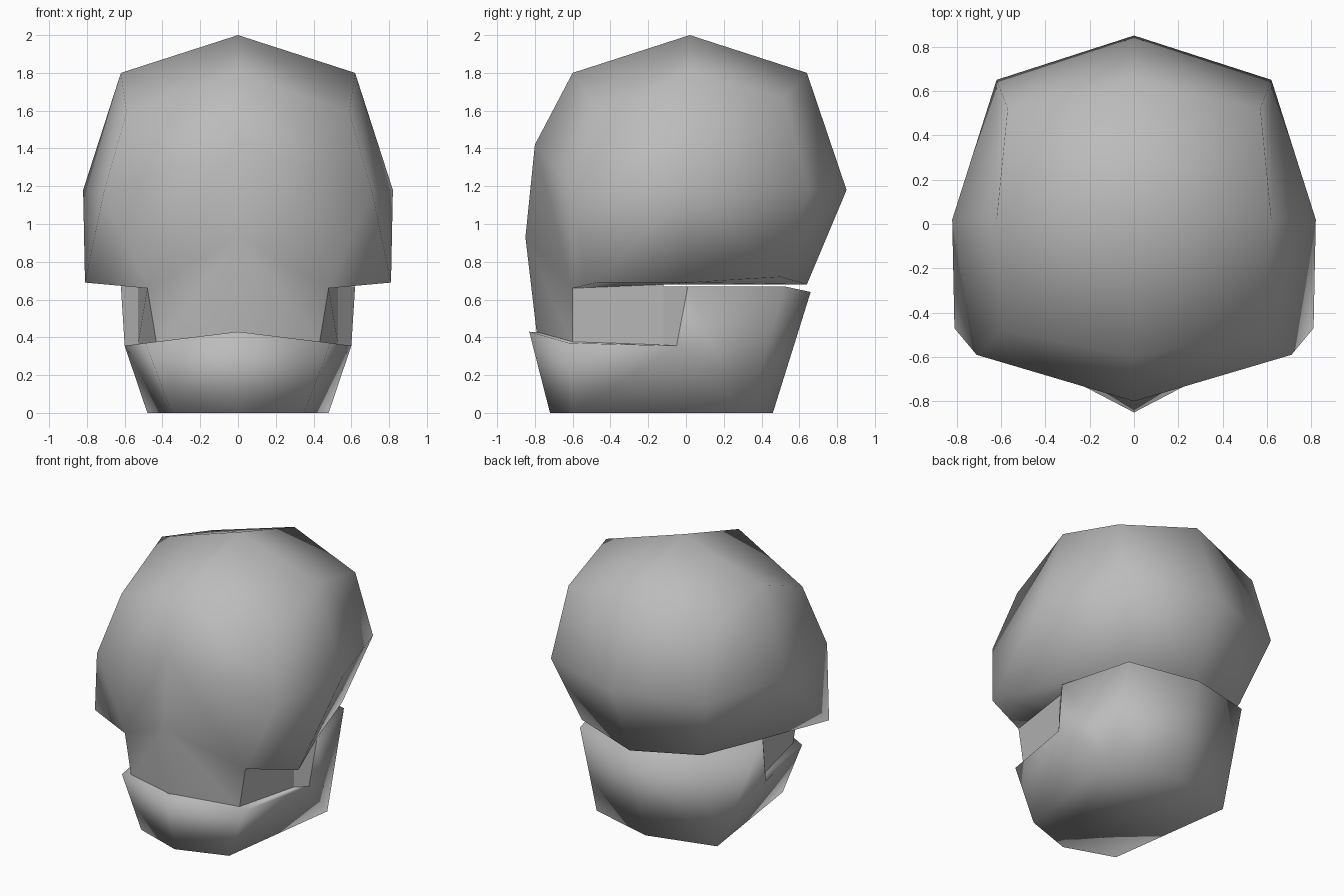
import bpy
import bmesh

cube = bpy.data.objects.get("Cube")
if cube:
    bpy.data.objects.remove(cube, do_unlink=True)

# One plain grey for the whole model
grey = bpy.data.materials.new("bone grey")
grey.use_nodes = True
grey.diffuse_color = (0.5, 0.5, 0.5, 1)
bsdf = next(n for n in grey.node_tree.nodes if n.type == "BSDF_PRINCIPLED")
bsdf.inputs["Base Color"].default_value = (0.5, 0.5, 0.5, 1)
bsdf.inputs["Roughness"].default_value = 0.6


def build_half(name, points, faces, flat=()):
    """Make the left half from named points, mirror it and shade it smooth."""
    bm = bmesh.new()
    verts = {key: bm.verts.new(co) for key, co in points.items()}
    for text in faces:
        face = bm.faces.new([verts[key] for key in text.split()])
        face.smooth = text not in flat
    bmesh.ops.mirror(bm, geom=bm.verts[:] + bm.edges[:] + bm.faces[:],
                     axis="X", merge_dist=0.001)
    bmesh.ops.recalc_face_normals(bm, faces=bm.faces[:])
    mesh = bpy.data.meshes.new(name)
    bm.to_mesh(mesh)
    bm.free()
    mesh.materials.append(grey)
    obj = bpy.data.objects.new(name, mesh)
    bpy.context.collection.objects.link(obj)
    return obj


# Cranium with the upper jaw block in one piece
cranium_points = {
    "crown": (0, .02, 2),
    "top_front": (0, -.6, 1.8),
    "top_side": (.62, .02, 1.8),
    "top_back": (0, .64, 1.8),
    "front_corner": (.59, -.48, 1.59),
    "back_corner": (.57, .52, 1.67),
    "brow": (0, -.8, 1.42),
    "nose": (0, -.85, .93),
    "temple": (.71, -.59, 1.17),
    "side": (.82, .02, 1.18),
    "back_side": (.62, .65, 1.18),
    "back": (0, .85, 1.18),
    "cheek": (.81, -.47, .69),
    "cheek_inner": (.48, -.6, .66),
    "low_side": (.62, .02, .69),
    "low_corner": (.48, .5, .72),
    "low_back": (0, .64, .68),
    "lip": (0, -.79, .42),
    "lip_corner": (.43, -.6, .36),
    "jaw_end": (.53, -.12, .36),
    "jaw_root": (.53, -.12, .68),
    "palate": (0, -.12, .36),
    "base": (0, -.12, .68),
}
cranium_faces = [
    "crown top_front front_corner top_side",
    "crown top_side back_corner top_back",
    "top_front brow temple front_corner",
    "brow nose cheek_inner temple",
    "temple cheek_inner cheek",
    "nose lip lip_corner cheek_inner",
    "top_side front_corner temple side",
    "top_side side back_side back_corner",
    "side temple cheek low_side",
    "side low_side low_corner back_side",
    "back_corner back_side back top_back",
    "back_side low_corner low_back back",
    "cheek cheek_inner jaw_root low_side",
    "cheek_inner lip_corner jaw_end jaw_root",
    "lip palate jaw_end lip_corner",
    "palate base jaw_root jaw_end",
    "base low_back low_corner low_side jaw_root",
]
build_half("cranium", cranium_points, cranium_faces,
           flat=("cheek_inner lip_corner jaw_end jaw_root",
                 "lip palate jaw_end lip_corner"))

# Lower jaw with a raised branch behind each cheek
jaw_points = {
    "chin_low": (0, -.72, 0),
    "chin_side": (.35, -.6, 0),
    "heel": (.48, .33, 0),
    "heel_back": (0, .46, 0),
    "chin_top": (0, -.83, .43),
    "rim": (.49, -.62, .37),
    "elbow": (.6, -.05, .355),
    "branch": (.62, .01, .67),
    "branch_back": (.48, .52, .67),
    "nape": (0, .66, .64),
    "inner_low": (.53, -.12, .36),
    "inner_top": (.53, -.12, .67),
    "floor": (0, -.12, .36),
    "inner_mid": (0, -.12, .64),
}
jaw_faces = [
    "chin_low chin_side rim chin_top",
    "chin_side heel elbow rim",
    "heel branch_back branch elbow",
    "heel heel_back nape branch_back",
    "chin_low heel_back heel chin_side",
    "chin_top rim inner_low floor",
    "rim elbow inner_low",
    "elbow branch inner_top inner_low",
    "floor inner_low inner_top inner_mid",
    "inner_top branch branch_back nape inner_mid",
]
build_half("lower_jaw", jaw_points, jaw_faces,
           flat=("elbow branch inner_top inner_low",))
